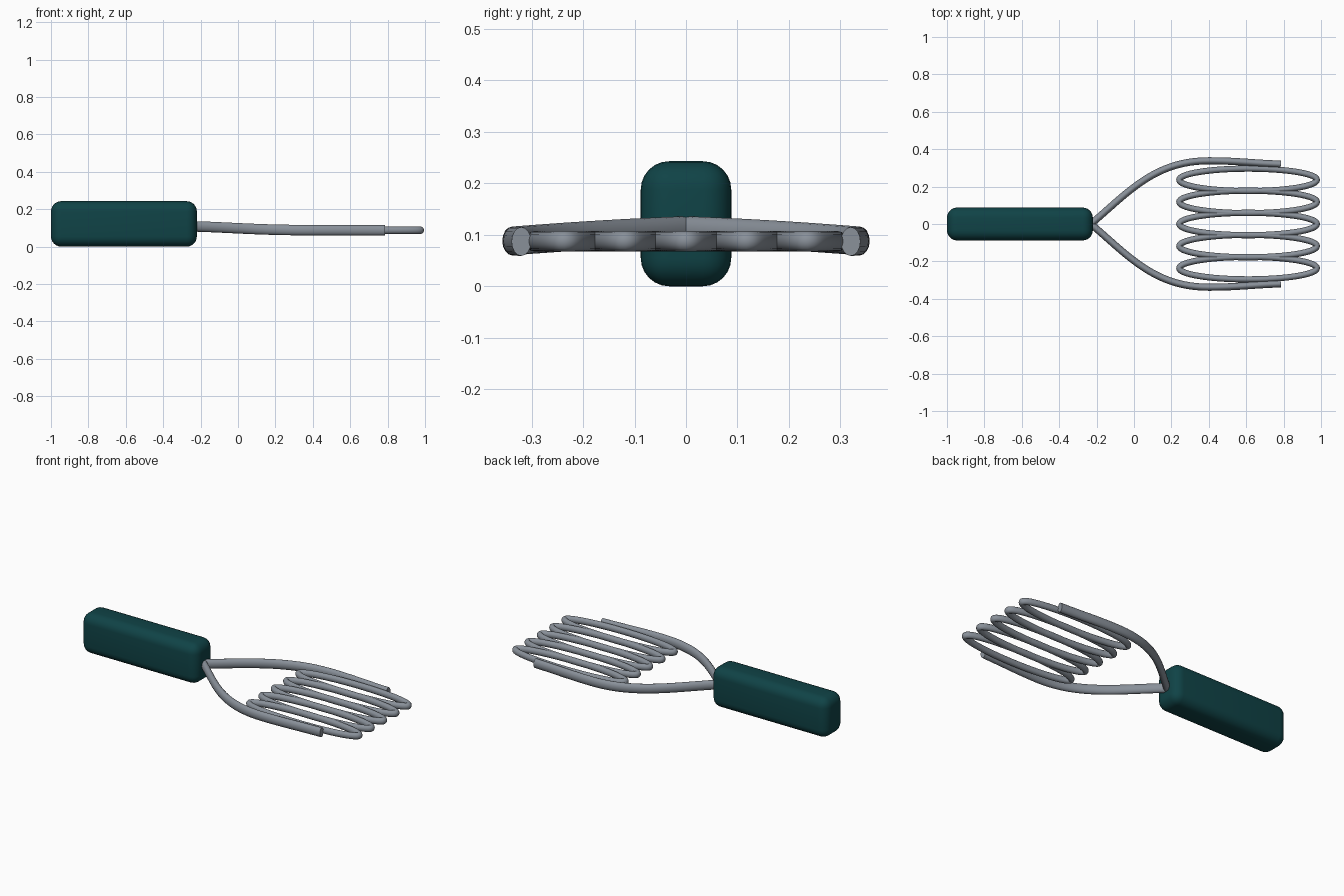
import bpy, bmesh, math
from mathutils import Vector
from mathutils.geometry import interpolate_bezier

cube = bpy.data.objects.get("Cube")
if cube:
    bpy.data.objects.remove(cube, do_unlink=True)


def material(name, rgb, rough):
    m = bpy.data.materials.new(name)
    m.use_nodes = True
    m.diffuse_color = (*rgb, 1)
    node = m.node_tree.nodes["Principled BSDF"]
    node.inputs["Base Color"].default_value = (*rgb, 1)
    node.inputs["Roughness"].default_value = rough
    return m


def finish(bm, name, mat, angle=40):
    bmesh.ops.recalc_face_normals(bm, faces=bm.faces)
    mesh = bpy.data.meshes.new(name)
    bm.to_mesh(mesh)
    bm.free()
    mesh.materials.append(mat)
    obj = bpy.data.objects.new(name, mesh)
    bpy.context.collection.objects.link(obj)
    bpy.ops.object.select_all(action='DESELECT')
    obj.select_set(True)
    bpy.context.view_layer.objects.active = obj
    bpy.ops.object.shade_smooth_by_angle(angle=math.radians(angle))
    return obj


def tube(name, path, wide, tall, mat, closed=False, sides=16):
    """Sweep an upright oval section along a nearly flat path."""
    bm = bmesh.new()
    rings, n = [], len(path)
    for i, p in enumerate(path):
        after = path[(i + 1) % n] if closed else path[min(i + 1, n - 1)]
        before = path[i - 1] if closed else path[max(i - 1, 0)]
        t = after - before
        side = Vector((-t.y, t.x, 0)).normalized()
        up = t.cross(side).normalized()
        angles = [math.tau * k / sides for k in range(sides)]
        rings.append([bm.verts.new(p + side * wide * math.cos(a) + up * tall * math.sin(a))
                      for a in angles])
    for i in range(n if closed else n - 1):
        a, b = rings[i], rings[(i + 1) % n]
        for k in range(sides):
            j = (k + 1) % sides
            bm.faces.new((a[k], a[j], b[j], b[k]))
    if not closed:
        bm.faces.new(rings[0])
        bm.faces.new(rings[-1])
    return finish(bm, name, mat)


teal = material("dark teal grip", (0.005, 0.056, 0.062), 0.5)
steel = material("grey steel", (0.25, 0.28, 0.32), 0.4)

# Rounded grip
bm = bmesh.new()
bmesh.ops.create_cube(bm, size=1)
bmesh.ops.scale(bm, vec=(0.78, 0.176, 0.243), verts=bm.verts)
bmesh.ops.translate(bm, vec=(-0.61, 0, 0.1215), verts=bm.verts)
bmesh.ops.bevel(bm, geom=bm.edges[:], offset=0.055, segments=6, profile=0.5,
                affect='EDGES', clamp_overlap=True)
finish(bm, "grip", teal)

# Two arms that spread from the grip
for side, label in ((1, "left"), (-1, "right")):
    start, peak, tip = [Vector((x, side * y, z)) for x, y, z in
                        ((-0.23, 0, 0.108), (0.4, 0.338, 0.088), (0.785, 0.32, 0.087))]
    spread = interpolate_bezier(start, start + Vector((0.2, side * 0.17, -0.006)),
                                peak - Vector((0.29, 0, 0)), peak, 24)
    run = interpolate_bezier(peak, peak + Vector((0.15, 0, 0)),
                             tip - Vector((0.15, side * -0.005, 0)), tip, 12)
    tube(f"{label}_arm", spread + run[1:], 0.019, 0.028, steel)

# Row of oval wire loops between the arms
for i in range(5):
    path = [Vector((0.61 + 0.368 * math.cos(a), (i - 2) * 0.118 + 0.06 * math.sin(a), 0.0875))
            for a in (math.tau * k / 72 for k in range(72))]
    tube(f"wire_loop_{i + 1}", path, 0.0165, 0.0195, steel, closed=True)
